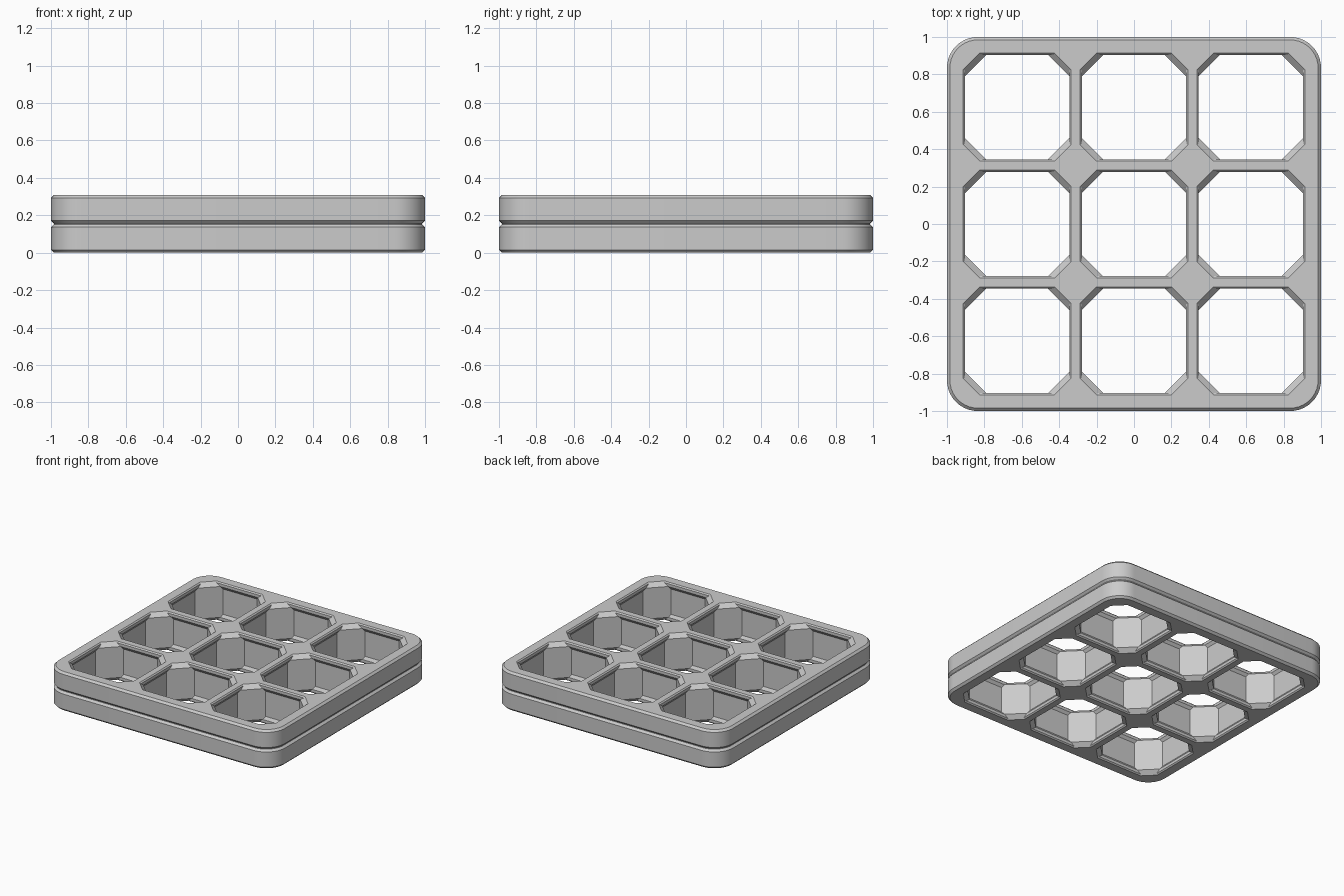
import bpy, bmesh, math

cube = bpy.data.objects.get("Cube")
if cube:
    bpy.data.objects.remove(cube)

MM = 1 / 44.8            # model units per millimetre
CELL, HEIGHT = 28, 13.8  # cell pitch and board thickness
MID = HEIGHT / 2

grey = bpy.data.materials.new("light grey")
grey.use_nodes = True
grey.diffuse_color = (0.6, 0.6, 0.6, 1)
grey.node_tree.nodes["Principled BSDF"].inputs["Base Color"].default_value = (0.6, 0.6, 0.6, 1)


def loft(bm, rings):
    """Skin a stack of equal-length point rings and cap both ends."""
    loops = [[bm.verts.new(p) for p in ring] for ring in rings]
    for a, b in zip(loops, loops[1:]):
        for i in range(len(a)):
            j = (i + 1) % len(a)
            bm.faces.new((a[i], a[j], b[j], b[i]))
    bm.faces.new(loops[0][::-1])
    bm.faces.new(loops[-1])


def make_object(name, bm):
    bmesh.ops.recalc_face_normals(bm, faces=bm.faces)
    mesh = bpy.data.meshes.new(name)
    bm.to_mesh(mesh)
    bm.free()
    mesh.materials.append(grey)
    obj = bpy.data.objects.new(name, mesh)
    bpy.context.collection.objects.link(obj)
    return obj


def rounded_square(inset, z, half=44.8, radius=7.4, steps=10):
    """Rounded square ring at height z, pulled in by inset."""
    c, r = half - radius, radius - inset
    pts = []
    for q, (sx, sy) in enumerate(((1, 1), (-1, 1), (-1, -1), (1, -1))):
        for k in range(steps + 1):
            a = math.pi / 2 * (q + k / steps)
            pts.append(((sx * c + r * math.cos(a)) * MM, (sy * c + r * math.sin(a)) * MM, z * MM))
    return pts


def octagon(cx, cy, half, corner, z):
    """Square of half-width half, its corners cut where |x| + |y| = CELL - corner."""
    m = CELL - corner - half
    pts = ((half, -m), (half, m), (m, half), (-m, half),
           (-half, m), (-half, -m), (-m, -half), (m, -half))
    return [((cx + x) * MM, (cy + y) * MM, z * MM) for x, y in pts]


# Board: rounded slab with chamfered rims and a groove around the middle
BEVEL, GAP = 0.7, 0.1
outline = [(BEVEL, 0), (0, BEVEL), (0, MID - GAP - BEVEL), (BEVEL, MID - GAP)]
outline += [(i, HEIGHT - z) for i, z in reversed(outline)]
bm = bmesh.new()
loft(bm, [rounded_square(i, z) for i, z in outline])
board = make_object("grid_board", bm)

# Openings: (half-width, corner cut, height), with a retaining lip at both rims
lip = [(12.9, 6.1, -1), (12.9, 6.1, 0), (12.5, 6.67, 0.4), (12.5, 8.1, 1.4), (13.2, 8.1, 2.4)]
lip += [(h, c, HEIGHT - z) for h, c, z in reversed(lip)]
bm = bmesh.new()
for col in (-1, 0, 1):
    for row in (-1, 0, 1):
        loft(bm, [octagon(col * CELL, row * CELL, h, c, z) for h, c, z in lip])
cutter = make_object("opening_cutter", bm)
cutter.hide_render = True

# Cut the openings and drop the cutter
bpy.ops.object.select_all(action='DESELECT')
board.select_set(True)
bpy.context.view_layer.objects.active = board
cut = board.modifiers.new("openings", 'BOOLEAN')
cut.operation, cut.solver, cut.object = 'DIFFERENCE', 'EXACT', cutter
bpy.ops.object.modifier_apply(modifier=cut.name)
bpy.data.objects.remove(cutter)
bpy.ops.object.shade_smooth_by_angle(angle=math.radians(25))
